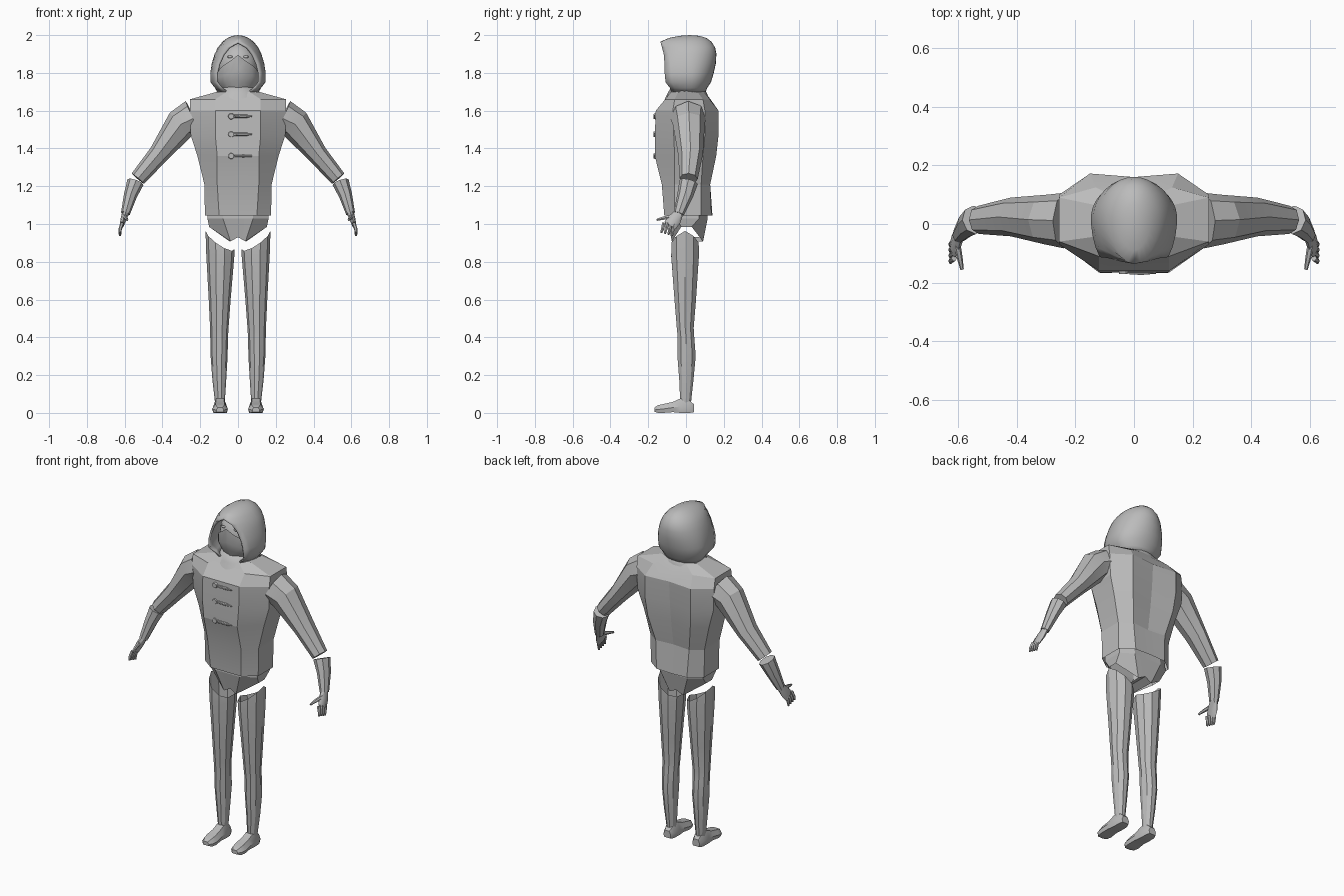
import bpy, bmesh, math
from mathutils import Vector

if "Cube" in bpy.data.objects:
    bpy.data.objects.remove(bpy.data.objects["Cube"])

grey = bpy.data.materials.new("plain grey")
grey.diffuse_color = (0.5, 0.5, 0.5, 1)
grey.use_nodes = True
grey.node_tree.nodes["Principled BSDF"].inputs["Base Color"].default_value = grey.diffuse_color


def finish(name, bm, angle=0, mirror=False, thick=0):
    bmesh.ops.recalc_face_normals(bm, faces=bm.faces[:])
    me = bpy.data.meshes.new(name)
    bm.to_mesh(me)
    bm.free()
    ob = bpy.data.objects.new(name, me)
    bpy.context.collection.objects.link(ob)
    me.materials.append(grey)
    if angle:
        bpy.ops.object.select_all(action='DESELECT')
        ob.select_set(True)
        bpy.context.view_layer.objects.active = ob
        bpy.ops.object.shade_smooth_by_angle(angle=math.radians(angle))
    if thick:
        s = ob.modifiers.new("thickness", 'SOLIDIFY')
        s.thickness, s.offset = thick, -1
    if mirror:
        ob.modifiers.new("mirror", 'MIRROR')
    return ob


def loft(name, rings, closed=True, caps=(False, False), extra=(), **kw):
    """Skin a list of point rings; extra holds more faces as vertex indices."""
    bm = bmesh.new()
    vs = [[bm.verts.new(p) for p in r] for r in rings]
    n = len(rings[0])
    for a, b in zip(vs, vs[1:]):
        for i in range(n if closed else n - 1):
            j = (i + 1) % n
            bm.faces.new((a[i], a[j], b[j], b[i]))
    for cap, ring in zip(caps, (vs[0], vs[-1])):
        if cap:
            bm.faces.new(ring)
    for f in extra:
        bm.faces.new([vs[0][i] for i in f])
    return finish(name, bm, **kw)


def tube(name, stations, n=8, caps=(True, True), **kw):
    """Stations: x, y, z, radius across, radius along y."""
    c = [Vector(s[:3]) for s in stations]
    rings = []
    for i, s in enumerate(stations):
        t = (c[min(i + 1, len(c) - 1)] - c[max(i - 1, 0)]).normalized()
        v = Vector((0, 1, 0)) if abs(t.y) < 0.8 else Vector((0, 0, 1))
        v = (v - t * v.dot(t)).normalized()
        u = t.cross(v)
        rings.append([c[i] + u * s[3] * math.cos(a) + v * s[4] * math.sin(a)
                      for a in (math.tau * k / n for k in range(n))])
    return loft(name, rings, caps=caps, **kw)


def body_ring(z, w, sf, sb, fx, fy, bx, by, bc, zs=None):
    """Ten-sided body section; zs gives separate heights around the half."""
    half = [(0, fy), (fx, fy), (w, sf), (w, sb), (bx, by), (0, bc)]
    zs = zs or [z] * 6
    pts = [(x, y, h) for (x, y), h in zip(half, zs)]
    return pts + [(-x, y, h) for x, y, h in pts[4:0:-1]]


def ellipse(z, w, yf, yb, n=20):
    cy, ry = (yf + yb) / 2, (yb - yf) / 2
    return [(w * math.cos(math.tau * k / n), cy + ry * math.sin(math.tau * k / n), z)
            for k in range(n)]


# jacket body
loft("jacket", [body_ring(*r) for r in [
    (1.045, .175, -.06, .08, .10, -.115, .10, .135, .14),
    (1.21, .178, -.06, .08, .11, -.128, .11, .128, .118),
    (1.36, .215, -.06, .09, .11, -.165, .14, .16, .14),
    (1.47, .25, -.065, .10, .12, -.165, .15, .172, .152),
    (1.60, .255, -.07, .10, .12, -.16, .15, .172, .16),
    (1.66, .255, -.06, .09, .12, -.11, .13, .125, .13),
    (1.70, .11, -.04, .06, .06, -.08, .06, .09, .10)]], angle=12)

# hips with leg openings and a crotch strip
loft("hips", [
    body_ring(0, .153, -.025, .03, .04, -.075, .045, .09, .095,
              [.93, .908, .985, .985, .908, .93]),
    body_ring(1.03, .162, -.05, .07, .08, -.10, .09, .115, .115),
    body_ring(1.14, .16, -.05, .07, .08, -.095, .09, .105, .10)],
    extra=[(0, 1, 4, 5), (0, 5, 6, 9)], angle=12)

# neck cowl
loft("cowl", [ellipse(1.655, .18, -.115, .12), ellipse(1.69, .12, -.098, .112),
              ellipse(1.715, .102, -.085, .10), ellipse(1.725, .085, -.07, .085)], angle=50)


# hood: horizontal arcs that leave the face open
def hood_arc(z, w, ow, yf, yb, yc=.02, n=25):
    a0 = math.asin(ow / w)
    rf = (yc - yf) / math.cos(a0)
    pts = []
    for k in range(n):
        a = a0 + (math.tau - 2 * a0) * k / (n - 1)
        c = math.cos(a)
        pts.append((w * math.sin(a), yc - c * (rf if c > 0 else yb - yc), z))
    return pts


hood = [hood_arc(*r) for r in [
    (1.69, .105, .06, -.075, .10), (1.72, .122, .095, -.085, .112),
    (1.75, .146, .117, -.108, .132), (1.80, .147, .117, -.113, .147),
    (1.85, .139, .104, -.114, .158), (1.90, .124, .08, -.118, .161),
    (1.935, .107, .05, -.127, .154), (1.965, .083, .0, -.136, .135),
    (1.985, .056, .0, -.09, .108), (1.996, .028, .0, -.035, .07)]]
hood.append([(0, .02, 2.0)] * 25)
ob = loft("hood", hood, closed=False, angle=60, thick=.012)
bm = bmesh.new()
bm.from_mesh(ob.data)
bmesh.ops.remove_doubles(bm, verts=bm.verts[:], dist=1e-4)
bm.to_mesh(ob.data)
bm.free()

# head and eyes
for name, xs, y, z, size in [("head", (0,), .01, 1.835, (.105, .105, .125)),
                             ("eye", (-.042, .042), -.078, 1.885, (.014, .006, .007))]:
    for x in xs:
        bm = bmesh.new()
        bmesh.ops.create_uvsphere(bm, u_segments=16, v_segments=10, radius=1)
        for v in bm.verts:
            v.co = Vector((x + v.co.x * size[0], y + v.co.y * size[1], z + v.co.z * size[2]))
        finish(name, bm, angle=60)

# face mask with a pointed top edge and a centre ridge
mask = []
for t, w, d in [(0, .08, .065), (.25, .1, .085), (.55, .112, .102), (1, .108, .105)]:
    row = []
    for k in range(-4, 5):
        a = k / 4 * 1.45
        top = 1.895 - .09 * (abs(k) / 4) ** .8
        row.append((w * math.sin(a), -d * math.cos(a) - (.006 if k == 0 else 0),
                    1.715 + t * (top - 1.715)))
    mask.append(row)
loft("face_mask", mask, closed=False, angle=25)

# sleeves, gloves and hands
tube("sleeve", [(.235, .012, 1.56, .10, .095), (.30, .015, 1.53, .085, .085),
                (.42, .024, 1.37, .054, .066), (.53, .014, 1.24, .043, .048)],
     mirror=True, angle=20)
tube("glove_cuff", [(.543, .014, 1.222, .045, .05), (.57, -.005, 1.15, .035, .042),
                    (.596, -.038, 1.055, .024, .028)], mirror=True, angle=20)
tube("palm", [(.595, -.036, 1.06, .018, .024), (.606, -.06, 1.025, .016, .036),
              (.616, -.085, .992, .011, .036)], mirror=True, angle=40)
for i in range(4):
    y = -.060 - .019 * i
    tube("finger", [(.613, y, 1.005, .01, .01), (.624, y - .008, .972, .009, .009),
                    (.625, y - .014, .938 + .005 * i, .006, .006)], n=6, mirror=True, angle=50)
tube("thumb", [(.603, -.07, 1.04, .012, .012), (.594, -.115, 1.032, .010, .010),
               (.586, -.155, 1.022, .006, .006)], n=6, mirror=True, angle=50)

# legs: open slanted top rim, tapering to the ankle
legs = []
for z, cx, rx, ry, cy, tilt, dip in [
        (.915, .095, .077, .076, -.005, .63, .03), (.83, .094, .074, .077, -.005, .1, 0),
        (.6, .097, .058, .06, -.004, 0, 0), (.45, .099, .049, .047, -.004, 0, 0),
        (.40, .1, .047, .046, 0, 0, 0), (.3, .1, .045, .051, .003, 0, 0),
        (.18, .099, .037, .04, .002, 0, 0), (.055, .096, .026, .03, -.002, 0, 0)]:
    ring = []
    for k in range(10):
        c, s = math.cos(math.tau * k / 10), math.sin(math.tau * k / 10)
        ring.append((cx + rx * c, cy + ry * s, z + tilt * rx * c - dip * abs(s)))
    legs.append(ring)
loft("leg", legs, mirror=True, angle=20)

# shoes: sections from heel to toe
shoe = []
for y, w, h, lift in [(.042, .024, .045, .004), (.02, .034, .066, 0), (-.03, .036, .076, 0),
                      (-.07, .037, .058, .004), (-.12, .042, .047, 0), (-.15, .036, .04, 0),
                      (-.167, .02, .028, .006)]:
    shoe.append([(.095 + w * x, y, lift + (h - lift) * z) for x, z in
                 [(-.85, 0), (.85, 0), (1, .45), (.6, 1), (-.6, 1), (-1, .45)]])
loft("shoe", shoe, caps=(True, True), mirror=True, angle=30)

# toggle fastenings down the front
for z in (1.57, 1.475, 1.36):
    for dz in (-.006, .006):
        tube("toggle_cord", [(-.03, -.166, z + dz, .003, .003),
                             (.05, -.166, z + dz, .003, .003)], n=6)
    tube("toggle_bar", [(-.015, -.169, z, .005, .004), (.03, -.169, z, .007, .005),
                        (.075, -.167, z, .004, .003)], n=6)
    tube("toggle_button", [(-.036, -.16, z, .017, .017), (-.036, -.171, z, .014, .014)], n=10)
